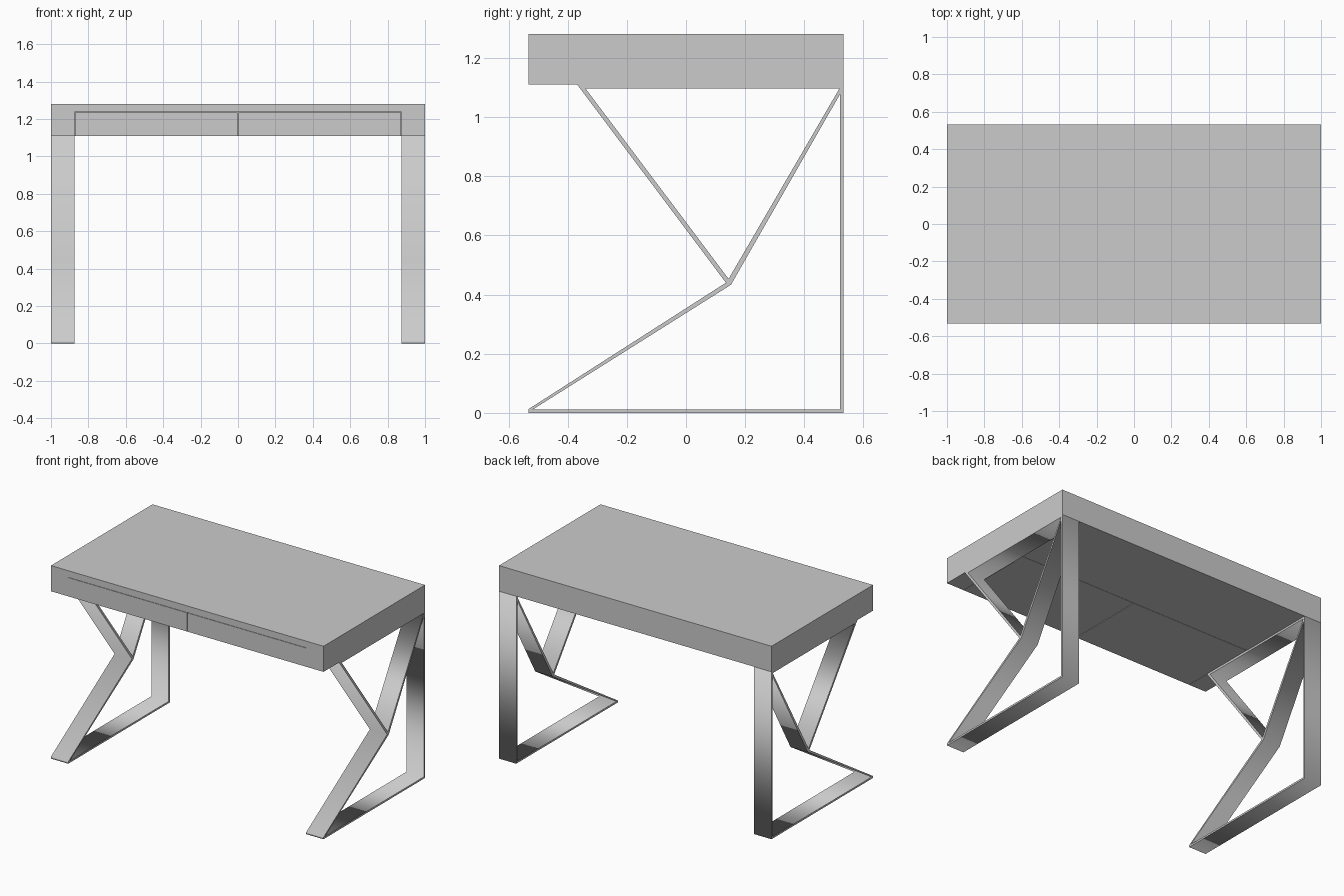
import bpy, math

if "Cube" in bpy.data.objects:
    bpy.data.objects.remove(bpy.data.objects["Cube"])

HALF_DEPTH = 0.532
DESK_BOTTOM, DESK_TOP = 1.11, 1.28
LEG_INNER = 0.873
DRAWER_TOP = 1.236


def box(name, x, y, z):
    """Box from (min, max) pairs."""
    bpy.ops.mesh.primitive_cube_add(size=1, location=[sum(a) / 2 for a in (x, y, z)])
    obj = bpy.context.object
    obj.name = name
    obj.scale = [a[1] - a[0] for a in (x, y, z)]
    bpy.ops.object.transform_apply(location=False, rotation=False, scale=True)
    return obj


def leg_frame(name, x):
    """Flat zigzag frame: (y, z) outline with two openings, extruded along x."""
    d = HALF_DEPTH
    outline = [(-0.368, DESK_BOTTOM), (d, DESK_BOTTOM), (d, 0), (-d, 0),
               (-d, 0.013), (0.135, 0.440)]
    upper_opening = [(-0.340, 1.097), (0.519, 1.097), (0.144, 0.453)]
    rear_opening = [(0.521, 1.078), (0.521, 0.012), (-0.517, 0.012), (0.152, 0.433)]
    curve = bpy.data.curves.new(name, 'CURVE')
    curve.dimensions = '2D'
    curve.fill_mode = 'BOTH'
    curve.extrude = (1 - LEG_INNER) / 2
    for loop in (outline, upper_opening, rear_opening):
        spline = curve.splines.new('POLY')
        spline.points.add(len(loop) - 1)
        for point, (y, z) in zip(spline.points, loop):
            point.co = (y, z, 0, 1)
        spline.use_cyclic_u = True
    obj = bpy.data.objects.new(name, curve)
    bpy.context.collection.objects.link(obj)
    obj.location.x = x
    obj.rotation_euler = (math.pi / 2, 0, math.pi / 2)
    bpy.ops.object.select_all(action='DESELECT')
    obj.select_set(True)
    bpy.context.view_layer.objects.active = obj
    bpy.ops.object.convert(target='MESH')


# Desk body with a pocket for the drawers, open to the front and below
body = box("desk_body", (-1, 1), (-HALF_DEPTH, HALF_DEPTH), (DESK_BOTTOM, DESK_TOP))
pocket = box("drawer_pocket_cutter", (-LEG_INNER, LEG_INNER), (-0.7, 0.0), (1.0, DRAWER_TOP))
cut = body.modifiers.new("drawer_pocket", 'BOOLEAN')
cut.operation = 'DIFFERENCE'
cut.solver = 'EXACT'
cut.object = pocket
bpy.context.view_layer.objects.active = body
bpy.ops.object.modifier_apply(modifier=cut.name)
bpy.data.objects.remove(pocket)

# Two flush drawers with a hairline gap around them
gap = 0.002
for name, x0, x1 in (("left_drawer", -LEG_INNER, 0), ("right_drawer", 0, LEG_INNER)):
    box(name, (x0 + gap, x1 - gap), (-HALF_DEPTH, -gap), (DESK_BOTTOM, DRAWER_TOP - gap))

# Leg frames
for name, side in (("left_leg_frame", -1), ("right_leg_frame", 1)):
    leg_frame(name, side * (1 + LEG_INNER) / 2)
